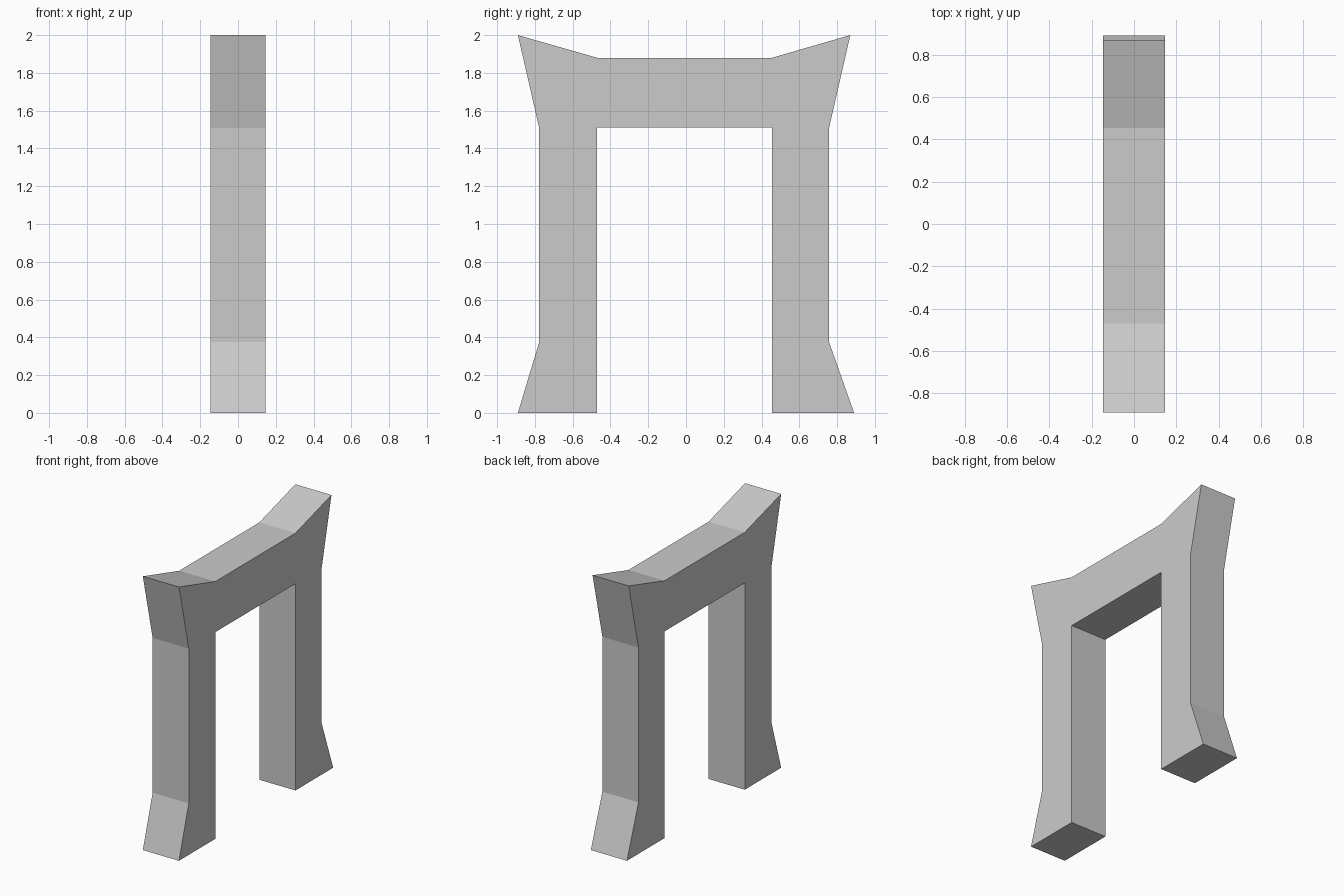
import bpy, bmesh

if "Cube" in bpy.data.objects:
    bpy.data.objects.remove(bpy.data.objects["Cube"])

HALF_DEPTH = 0.146

# Gate silhouette in (y, z), counter-clockwise seen from +x
outline = [
    (-0.89, 0), (-0.47, 0), (-0.47, 1.51), (0.455, 1.51), (0.455, 0), (0.89, 0),
    (0.757, 0.376), (0.757, 1.507), (0.87, 2.0), (0.455, 1.88),
    (-0.47, 1.88), (-0.89, 2.0), (-0.777, 1.507), (-0.777, 0.376),
]

# Extrude the silhouette along x into a solid gate
bm = bmesh.new()
face = bm.faces.new([bm.verts.new((-HALF_DEPTH, y, z)) for y, z in outline])
result = bmesh.ops.extrude_face_region(bm, geom=[face], use_keep_orig=True)
moved = [g for g in result["geom"] if isinstance(g, bmesh.types.BMVert)]
bmesh.ops.translate(bm, verts=moved, vec=(2 * HALF_DEPTH, 0, 0))
bmesh.ops.recalc_face_normals(bm, faces=bm.faces)

mesh = bpy.data.meshes.new("gate_arch")
bm.to_mesh(mesh)
bm.free()
gate = bpy.data.objects.new("gate_arch", mesh)
bpy.context.collection.objects.link(gate)
